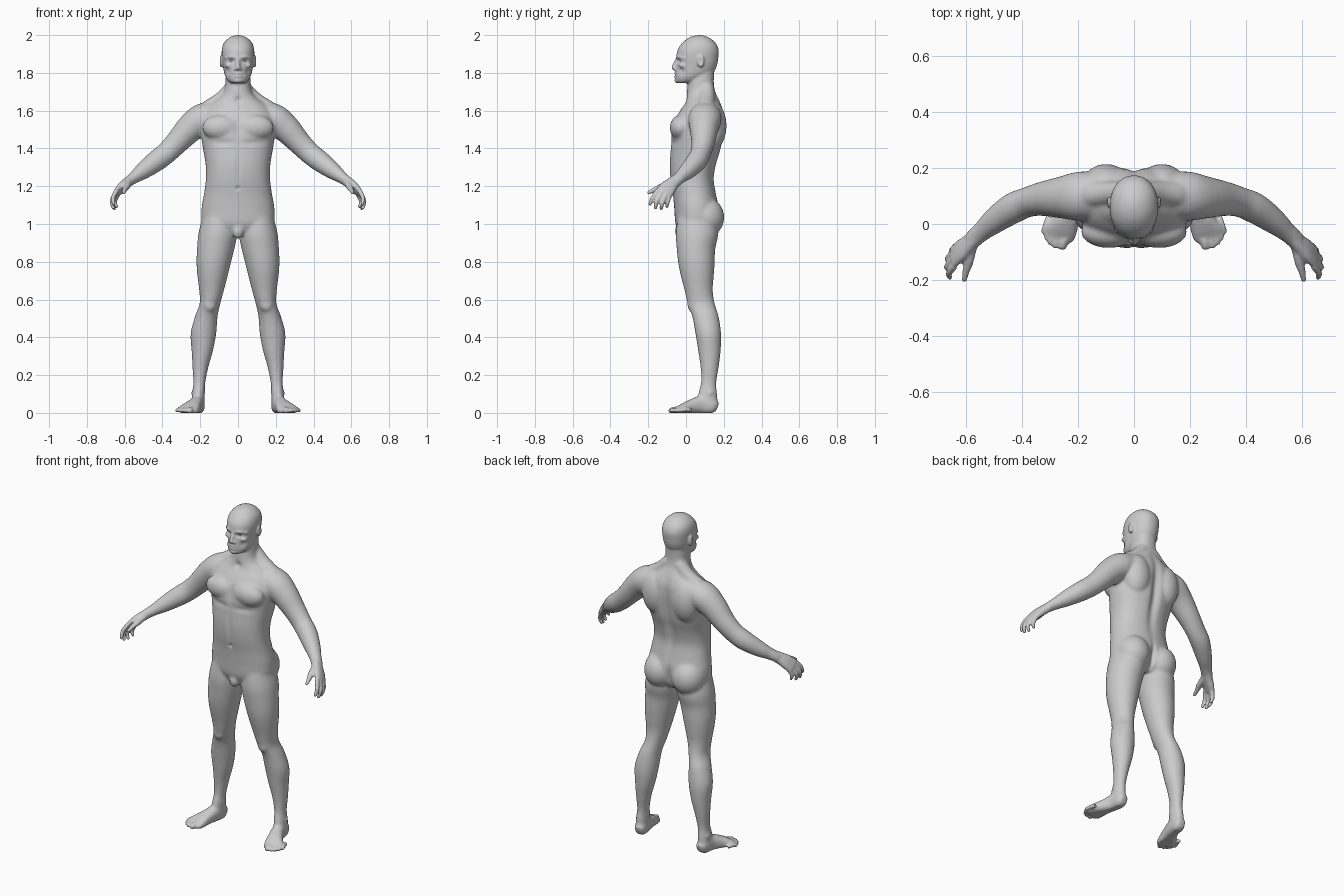
import bpy, bmesh, math
from mathutils import Vector, Matrix

bm = bmesh.new()


def spline(pts, n=6):
    """Catmull-Rom interpolation of tuples."""
    out = []
    for i in range(len(pts) - 1):
        a, b, c, d = pts[max(i - 1, 0)], pts[i], pts[i + 1], pts[min(i + 2, len(pts) - 1)]
        for k in range(n):
            t = k / n
            out.append([0.5 * (2 * q + (r - p) * t + (2 * p - 5 * q + 4 * r - s) * t * t
                               + (3 * q - p - 3 * r + s) * t ** 3) for p, q, r, s in zip(a, b, c, d)])
    return out + [list(pts[-1])]


def loft(pts, hint=(1, 0, 0), level=False, cap=False, e=2.0, mirror=True, seg=28):
    """Skin (x, y, z, radius_u, radius_v) sections; level keeps them horizontal."""
    path, h, rings = spline(pts), Vector(hint), []
    for i, q in enumerate(path):
        t = Vector((0, 0, 1))
        if not level:
            t = (Vector(path[min(i + 1, len(path) - 1)][:3]) - Vector(path[max(i - 1, 0)][:3])).normalized()
        u = (h - t * h.dot(t)).normalized()
        rings.append((Vector(q[:3]), u, t.cross(u), t, q[3], q[4]))
    if cap:
        c, u, v, t, a, b = rings[-1]
        rings += [(c + t * b * math.sin(k), u, v, t, a * math.cos(k), b * math.cos(k)) for k in (0.5, 1, 1.4)]
    power = lambda w: math.copysign(abs(w) ** (2 / e), w)
    for s in ((1, -1) if mirror else (1,)):
        loops = []
        for c, u, v, t, a, b in rings:
            loop = []
            for k in range(seg):
                w = math.tau * k / seg
                p = c + u * a * power(math.cos(w)) + v * b * power(math.sin(w))
                loop.append(bm.verts.new((p.x * s, p.y, p.z)))
            loops.append(loop)
        for l0, l1 in zip(loops, loops[1:]):
            for k in range(seg):
                j = (k + 1) % seg
                bm.faces.new((l0[k], l0[j], l1[j], l1[k]))
        bm.faces.new(loops[0])
        bm.faces.new(loops[-1])


def blob(c, r):
    """Ellipsoid, mirrored when off the centre line."""
    for s in ((1, -1) if c[0] else (1,)):
        m = Matrix.Translation((c[0] * s, c[1], c[2])) @ Matrix.Diagonal((*r, 1))
        bmesh.ops.create_uvsphere(bm, u_segments=28, v_segments=16, radius=1, matrix=m)


# torso and neck
loft([(0, .05, .95, .11, .08), (0, .055, 1.0, .185, .11), (0, .056, 1.08, .193, .118), (0, .045, 1.16, .18, .115),
      (0, .033, 1.24, .17, .116), (0, .038, 1.32, .172, .125), (0, .053, 1.40, .186, .134),
      (0, .06, 1.48, .197, .138), (0, .068, 1.54, .2, .134), (0, .083, 1.60, .18, .115), (0, .09, 1.64, .14, .095),
      (0, .086, 1.675, .092, .083), (0, .08, 1.71, .071, .074), (0, .08, 1.76, .066, .068),
      (0, .085, 1.82, .062, .066)], level=True, e=2.25, mirror=False, seg=48)
# trapezius, chest, shoulder blades, buttocks, groin
loft([(.03, .11, 1.72, .04, .04), (.09, .11, 1.66, .042, .04), (.16, .105, 1.615, .045, .04)], (0, 1, 0))
blob((.09, -.028, 1.51), (.1, .058, .068))
blob((.1, .14, 1.52), (.085, .075, .13))
blob((.095, .1, 1.035), (.096, .103, .108))
blob((0, -.03, .96), (.03, .03, .04))

# legs
loft([(.10, .055, 1.03, .09, .1), (.107, .058, .947, .103, .112), (.118, .053, .868, .099, .102),
      (.128, .055, .80, .092, .097), (.134, .059, .735, .082, .089), (.14, .067, .65, .066, .075),
      (.148, .08, .58, .055, .072), (.168, .103, .51, .06, .07), (.183, .118, .42, .068, .068),
      (.189, .124, .33, .057, .06), (.199, .125, .24, .042, .048), (.205, .12, .16, .032, .041),
      (.21, .115, .10, .033, .05), (.212, .12, .03, .034, .05)], level=True, seg=36)
blob((.15, .029, .575), (.034, .022, .04))
blob((.236, .128, .105), (.013, .015, .016))
blob((.184, .115, .115), (.013, .015, .016))

# feet and toes
loft([(.208, .166, .03, .02, .024), (.21, .14, .038, .034, .042), (.218, .08, .043, .036, .047),
      (.235, .03, .034, .042, .038), (.252, -.01, .023, .052, .029), (.266, -.036, .015, .056, .021),
      (.274, -.055, .011, .046, .015)], e=2.4)
for x, y, r in ((.256, -.078, .017), (.281, -.078, .012), (.298, -.066, .012), (.312, -.049, .011), (.322, -.027, .011)):
    loft([(x - .018, y + .055, .016, r, r), (x - .006, y + .022, .017, r * .95, r), (x, y, .012, r, r * .9)],
         cap=True, seg=14)

# arms
loft([(.11, .11, 1.585, .075, .07), (.19, .10, 1.555, .088, .082), (.255, .095, 1.505, .076, .075),
      (.325, .09, 1.43, .062, .063), (.38, .078, 1.375, .054, .058), (.435, .055, 1.332, .055, .056),
      (.50, .01, 1.283, .046, .046), (.545, -.028, 1.25, .036, .034), (.58, -.06, 1.224, .033, .027)], (0, 1, 0))
blob((.398, .095, 1.375), (.03, .028, .03))

# palms, fingers, thumbs
loft([(.565, -.047, 1.235, .032, .026), (.59, -.07, 1.216, .035, .025), (.618, -.094, 1.192, .043, .022),
      (.646, -.118, 1.162, .045, .015)], (0, -.9, .45), e=2.3)
for base, mid, tip in (((.642, -.15, 1.178), (.661, -.176, 1.14), (.658, -.19, 1.106)),
                       ((.648, -.13, 1.165), (.668, -.153, 1.122), (.661, -.162, 1.086)),
                       ((.648, -.108, 1.155), (.666, -.125, 1.113), (.655, -.131, 1.082)),
                       ((.64, -.087, 1.15), (.652, -.097, 1.117), (.644, -.101, 1.093))):
    loft([(*base, .013, .013), (*mid, .0115, .0115), (*tip, .0095, .0095)], (0, 1, 0), cap=True, seg=14)
loft([(.578, -.075, 1.218, .02, .02), (.588, -.125, 1.2, .019, .017), (.6, -.168, 1.181, .013, .013),
      (.606, -.198, 1.166, .01, .01)], cap=True, seg=14)

# head
loft([(0, .0, 1.746, .036, .048), (0, .008, 1.757, .052, .062), (0, .026, 1.778, .066, .082),
      (0, .045, 1.805, .074, .101), (0, .056, 1.84, .08, .108), (0, .06, 1.88, .085, .111),
      (0, .064, 1.92, .086, .109), (0, .068, 1.955, .077, .091), (0, .069, 1.982, .053, .061),
      (0, .069, 1.995, .028, .032), (0, .069, 2.0, .008, .008)], level=True, e=2.15, mirror=False, seg=48)
# nose, brow, cheeks, lips, chin, ears
loft([(0, -.044, 1.88, .009, .009), (0, -.056, 1.85, .01, .011), (0, -.066, 1.828, .012, .012)],
     cap=True, mirror=False, seg=16)
blob((.011, -.056, 1.821), (.011, .012, .009))
loft([(.008, -.046, 1.879, .008, .008), (.038, -.038, 1.885, .009, .009), (.068, -.006, 1.876, .009, .009)], (0, 0, 1))
blob((.05, -.013, 1.838), (.022, .026, .015))
blob((0, -.052, 1.796), (.024, .012, .006))
blob((0, -.051, 1.782), (.021, .013, .007))
blob((0, -.046, 1.76), (.024, .015, .015))
blob((.09, .078, 1.861), (.009, .019, .033))

# fuse everything into one skin
bmesh.ops.recalc_face_normals(bm, faces=bm.faces)
mesh = bpy.data.meshes.new("body")
bm.to_mesh(mesh)
bm.free()
body = bpy.data.objects.new("body", mesh)
bpy.context.collection.objects.link(body)
bpy.context.view_layer.objects.active = body
body.select_set(True)
remesh = body.modifiers.new("fuse", 'REMESH')
remesh.mode, remesh.voxel_size = 'VOXEL', .006
bpy.ops.object.modifier_apply(modifier="fuse")

# relax the skin: strongly on the trunk and limbs, lightly on face, hands and feet
soft, fine = body.vertex_groups.new(name="soft"), []
for v in body.data.vertices:
    x, y, z = v.co
    if z > 1.765 or (z > 1.735 and y < .03) or abs(x) > .575 or z < .06:
        fine.append(v.index)
soft.add(range(len(body.data.vertices)), 1, 'REPLACE')
soft.add(fine, .12, 'REPLACE')
smooth = body.modifiers.new("relax", 'SMOOTH')
smooth.factor, smooth.iterations, smooth.vertex_group = .5, 24, "soft"
bpy.ops.object.modifier_apply(modifier="relax")

# sculpt strokes: centre, radii, push
strokes = [
    ((0, .2, 1.42), (.026, .1, .2), (0, -.02, 0)),         # spine
    ((0, .18, 1.02), (.014, .08, .07), (0, -.018, 0)),     # cleft
    ((0, -.08, 1.51), (.02, .06, .06), (0, .01, 0)),       # breastbone
    ((.09, -.09, 1.43), (.07, .05, .018), (0, .007, 0)),   # under chest
    ((0, -.09, 1.3), (.014, .05, .1), (0, .005, 0)),       # belly line
    ((0, -.08, 1.19), (.009, .04, .011), (0, .008, 0)),    # navel
    ((0, 0, 1.655), (.018, .04, .018), (0, .01, 0)),       # throat notch
    ((.034, -.045, 1.863), (.018, .03, .011), (0, .013, 0)),   # eye sockets
    ((0, -.06, 1.789), (.022, .02, .004), (0, .005, 0)),   # mouth
    ((.1, .076, 1.862), (.009, .009, .017), (-.007, 0, 0)),    # ear hollows
    ((.055, -.03, 1.81), (.016, .03, .018), (-.004, .006, 0)),  # cheek hollows
]
for v in body.data.vertices:
    p, s = v.co.copy(), math.copysign(1, v.co.x)
    for c, r, push in strokes:
        if abs(p.z - c[2]) > 2.5 * r[2]:
            continue
        d = ((abs(p.x) - c[0]) / r[0]) ** 2 + ((p.y - c[1]) / r[1]) ** 2 + ((p.z - c[2]) / r[2]) ** 2
        if d < 6:
            v.co += Vector((push[0] * s, push[1], push[2])) * math.exp(-d)
    v.co.z = max(v.co.z, 0)  # flat soles
body.data.shade_smooth()

# eyes
bm = bmesh.new()
blob((.033, -.0195, 1.863), (.0145, .0145, .012))
eyes = bpy.data.objects.new("eyes", bpy.data.meshes.new("eyes"))
bm.to_mesh(eyes.data)
bm.free()
eyes.data.shade_smooth()
bpy.context.collection.objects.link(eyes)
